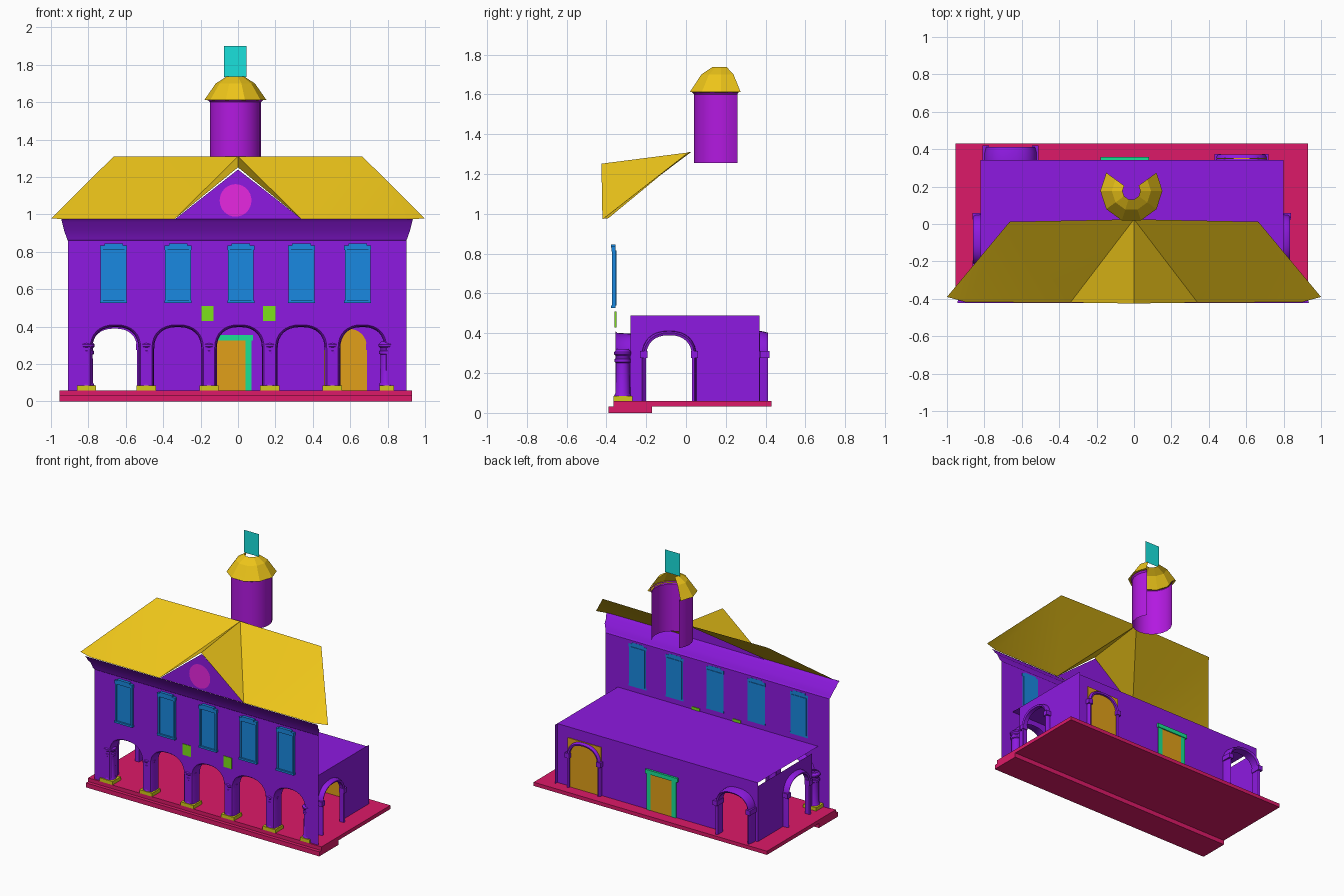
import bpy, bmesh, math

if "Cube" in bpy.data.objects:
    bpy.data.objects.remove(bpy.data.objects["Cube"])

COL = dict(purple=(0.27, 0.01, 0.75, 1), violet=(0.45, 0.01, 0.75, 1), gold=(0.85, 0.56, 0.01, 1),
           red=(0.72, 0.01, 0.14, 1), blue=(0.01, 0.25, 0.75, 1), orange=(0.75, 0.35, 0.01, 1),
           lime=(0.2, 0.75, 0.01, 1), teal=(0.01, 0.75, 0.3, 1), cyan=(0.01, 0.75, 0.72, 1),
           pink=(0.8, 0.02, 0.75, 1), yellow=(0.65, 0.6, 0.01, 1))
MATS = {}
for key, c in COL.items():
    MATS[key] = bpy.data.materials.new(key)
    MATS[key].diffuse_color = c


def make(name, verts, faces, mat, smooth=None):
    me = bpy.data.meshes.new(name)
    me.from_pydata(verts, [], faces)
    bm = bmesh.new()
    bm.from_mesh(me)
    bmesh.ops.remove_doubles(bm, verts=bm.verts, dist=0.0005)
    bmesh.ops.recalc_face_normals(bm, faces=bm.faces)
    bm.to_mesh(me)
    bm.free()
    ob = bpy.data.objects.new(name, me)
    bpy.context.collection.objects.link(ob)
    me.materials.append(MATS[mat])
    if smooth:
        bpy.ops.object.select_all(action='DESELECT')
        ob.select_set(True)
        bpy.context.view_layer.objects.active = ob
        bpy.ops.object.shade_smooth_by_angle(angle=math.radians(smooth))
    return ob


def box(name, x0, x1, y0, y1, z0, z1, mat):
    v = [(x, y, z) for x in (x0, x1) for y in (y0, y1) for z in (z0, z1)]
    f = [(0, 1, 3, 2), (4, 6, 7, 5), (0, 4, 5, 1), (2, 3, 7, 6), (0, 2, 6, 4), (1, 5, 7, 3)]
    return make(name, v, f, mat)


def loft(name, rows, mat, smooth=None):
    n = len(rows[0])
    v = [p for r in rows for p in r]
    f = [(i * n + j, i * n + j + 1, (i + 1) * n + j + 1, (i + 1) * n + j)
         for i in range(len(rows) - 1) for j in range(n - 1)]
    return make(name, v, f, mat, smooth)


def lathe(name, profile, cx, cy, a0, a1, n, mat, smooth=None):
    rows = []
    for r, z in profile:
        angs = [math.radians(a0 + (a1 - a0) * i / n) for i in range(n + 1)]
        rows.append([(cx + r * math.cos(a), cy + r * math.sin(a), z) for a in angs])
    return loft(name, rows, mat, smooth)


def arch_curve(u0, u1, top, spring=0.28, out=0.0, n=16):
    """Flattened round arch from left springing to right springing."""
    c, h, rise = (u0 + u1) / 2, (u1 - u0) / 2 + out, top - spring + out
    pts = []
    for i in range(n + 1):
        a = math.pi * (1 - i / n)
        s, k = max(math.sin(a), 0), math.cos(a)
        pts.append((c + h * math.copysign(abs(k) ** 0.85, k), spring + rise * s ** 0.85))
    return pts


def arched_wall(name, u0, u1, z0, z1, arches, place, mat='purple'):
    """Flat sheet with arched openings."""
    v, f = [], []

    def quad(a, za, b, zb):
        k = len(v)
        v.extend([place(a, 0, za), place(b, 0, zb), place(b, 0, z1), place(a, 0, z1)])
        f.append((k, k + 1, k + 2, k + 3))
    u = u0
    for a0, a1, top in arches:
        quad(u, z0, a0, z0)
        c = arch_curve(a0, a1, top)
        for p, q in zip(c, c[1:]):
            quad(p[0], p[1], q[0], q[1])
        u = a1
    quad(u, z0, u1, z0)
    return make(name, v, f, mat)


def arch_trim(name, u0, u1, top, profile, place, z0=0.06, mat='purple'):
    """Moulding swept round an arch; profile is (outset, depth)."""
    rows = []
    for o, d in profile:
        c = arch_curve(u0, u1, top, out=o)
        c = [(c[0][0], z0)] + c + [(c[-1][0], z0)]
        rows.append([place(a, d, z) for a, z in c])
    return loft(name, rows, mat, 40)


def front(u, d, z): return (u, -0.355 + d, z)
def back(u, d, z): return (u, 0.343 + d, z)
def left(u, d, z): return (-0.82 - d, u, z)
def right(u, d, z): return (0.80 + d, u, z)


# stepped plinth
box('plinth_upper', -0.955, 0.93, -0.365, 0.43, 0.033, 0.06, 'red')
box('plinth_lower_step', -0.955, 0.93, -0.39, -0.17, 0, 0.033, 'red')

# front facade with five arches
bays = [(-0.79, -0.52, 0.41), (-0.46, -0.185, 0.41), (-0.125, 0.14, 0.41),
        (0.2, 0.475, 0.41), (0.535, 0.795, 0.41)]
arched_wall('front_wall', -0.91, 0.9, 0.06, 0.86, bays, front)
for a, b, t in bays:
    arch_trim('front_arch_lining', a, b, t, [(0, 0), (-0.008, 0.01), (-0.012, 0.075)], front)

# piers with rounded shafts, impost bands and footings
shaft = [(0.043, 0.085), (0.036, 0.1), (0.033, 0.25), (0.04, 0.255), (0.04, 0.27),
         (0.034, 0.275), (0.034, 0.285), (0.044, 0.295), (0.044, 0.305), (0.03, 0.32)]
for i, x in enumerate((-0.81, -0.49, -0.155, 0.17, 0.505, 0.795)):
    w = 0.052 if i < 5 else 0.038
    box('column_footing', x - w, x + w, -0.365, -0.27, 0.06, 0.085, 'yellow')
    lathe('column', shaft, x, -0.318, 0, 360, 12, 'purple', 40)

# cornice below the eaves
prof = [(-0.355, 0.86, 0.905), (-0.365, 0.872, 0.91), (-0.375, 0.915, 0.925),
        (-0.395, 0.935, 0.93), (-0.405, 0.957, 0.935), (-0.422, 0.975, 0.94)]
loft('cornice', [[(-0.005 - h, -0.32, z), (-0.005 - h, y, z), (-0.005 + h, y, z)][1:]
                 for y, z, h in prof], 'purple', 40)

# windows: frame, pane, lintel and sill
for x in (-0.665, -0.32, 0.015, 0.34, 0.64):
    box('window_pane', x - 0.06, x + 0.06, -0.364, -0.35, 0.54, 0.815, 'blue')
    for s in (-1, 1):
        e = sorted((x + s * 0.057, x + s * 0.069))
        box('window_jamb', e[0], e[1], -0.372, -0.354, 0.53, 0.82, 'blue')
    box('window_lintel', x - 0.072, x + 0.072, -0.374, -0.354, 0.81, 0.835, 'blue')
    box('window_crown', x - 0.05, x + 0.05, -0.376, -0.354, 0.83, 0.846, 'blue')
    box('window_sill', x - 0.072, x + 0.072, -0.376, -0.354, 0.526, 0.54, 'blue')

# small wall plaques
for x in (-0.163, 0.167):
    box('wall_plaque', x - 0.033, x + 0.033, -0.359, -0.35, 0.43, 0.51, 'lime')

# ground floor room: ceiling, back and side walls
make('ceiling', [(-0.82, -0.355, 0.49), (0.8, -0.355, 0.49), (0.8, 0.343, 0.49),
                 (-0.82, 0.343, 0.49)], [(0, 1, 2, 3)], 'purple')
arched_wall('back_wall', -0.82, 0.8, 0.06, 0.49,
            [(-0.78, -0.54, 0.39), (0.46, 0.69, 0.39)], back)
arched_wall('left_wall', -0.28, 0.343, 0.06, 0.465, [(-0.2, 0.03, 0.39)], left)
arched_wall('right_wall', -0.28, 0.37, 0.06, 0.49, [(-0.2, 0.03, 0.39)], right)


def moulding(name, u0, u1, d, place):
    arch_trim(name, u0, u1, 0.39, [(0, 0), (0, d * 0.85), (0.012, d), (0.02, d * 0.6), (0.022, 0)], place)
    for u, s in ((u0, -1), (u1, 1)):
        a, b = place(u - s * 0.006, 0, 0.275), place(u + s * 0.03, d * 1.1, 0.31)
        lo, hi = [min(p) for p in zip(a, b)], [max(p) for p in zip(a, b)]
        box(name + '_impost', lo[0], hi[0], lo[1], hi[1], lo[2], hi[2], 'purple')


moulding('back_arch', -0.78, -0.54, 0.07, back)
moulding('back_door_arch', 0.46, 0.69, 0.028, back)
moulding('left_arch', -0.2, 0.03, 0.04, left)
moulding('right_arch', -0.2, 0.03, 0.035, right)

# back doors
box('arched_door', 0.44, 0.71, 0.347, 0.352, 0.06, 0.415, 'orange')
box('middle_door', -0.13, 0.04, 0.337, 0.35, 0.06, 0.325, 'orange')
for a, b in ((-0.165, -0.13), (0.04, 0.072)):
    box('door_jamb', a, b, 0.338, 0.352, 0.06, 0.325, 'teal')
box('door_head', -0.18, 0.08, 0.338, 0.358, 0.325, 0.355, 'teal')

# roof: front slopes with a central gable
v, f = [], []
for s in (-1, 1):
    k = len(v)
    v += [(s, -0.39, 0.978), (s * 0.9, -0.417, 0.975), (s * 0.34, -0.42, 0.975),
          (0, -0.425, 1.252), (0, 0.025, 1.31), (s * 0.665, 0.012, 1.31)]
    f += [(k, k + 1, k + 5), (k + 1, k + 2, k + 5), (k + 2, k + 4, k + 5), (k + 2, k + 3, k + 4)]
make('roof', v, f, 'gold', 35)

# pediment and round ornament
make('pediment', [(-0.34, -0.416, 0.972), (0.345, -0.416, 0.972), (0, -0.416, 1.24)],
     [(0, 1, 2)], 'purple')
make('round_ornament', [(-0.013 + 0.085 * math.cos(i * math.pi / 16), -0.423,
                         1.075 + 0.087 * math.sin(i * math.pi / 16)) for i in range(32)],
     [tuple(range(32))], 'pink')

# open-backed turret, dome and banner
lathe('turret', [(0.137, 1.255), (0.137, 1.6), (0.15, 1.615)], -0.014, 0.177, -216, 36, 14, 'violet', 40)
lathe('turret_dome', [(0.14, 1.61), (0.166, 1.612), (0.15, 1.635), (0.105, 1.70), (0.048, 1.737)],
      -0.014, 0.177, -216, 36, 7, 'gold')
make('banner', [(-0.075, 0.177, 1.735), (0.045, 0.177, 1.735), (0.045, 0.177, 1.9),
                (-0.075, 0.177, 1.9)], [(0, 1, 2, 3)], 'cyan')

for m in bpy.data.materials:
    if m.users and not m.is_grease_pencil:
        m.use_nodes = True
        m.node_tree.nodes["Principled BSDF"].inputs["Base Color"].default_value = m.diffuse_color
